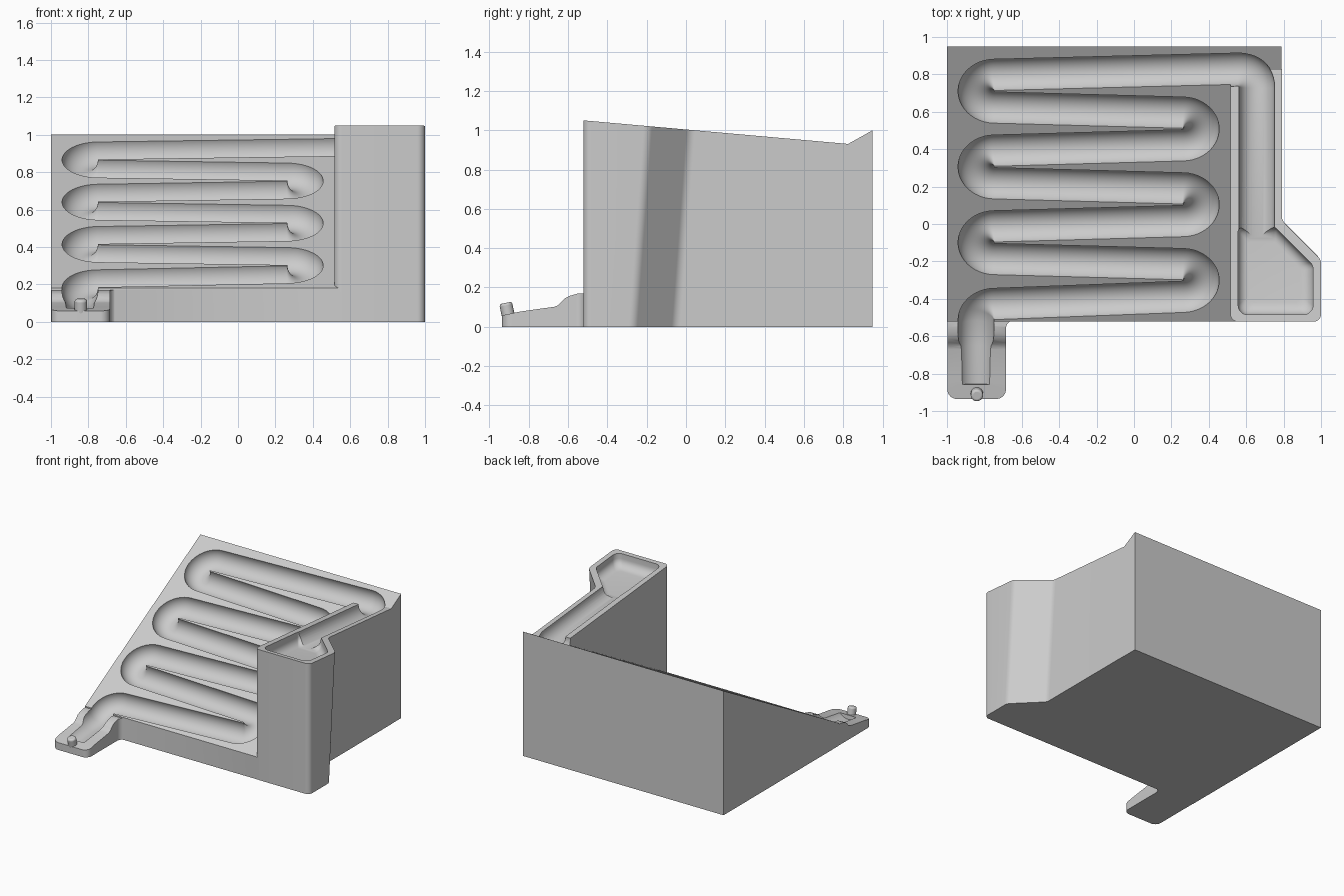
import bpy, bmesh, math
from mathutils import Vector

cube = bpy.data.objects.get("Cube")
if cube:
    bpy.data.objects.remove(cube, do_unlink=True)

grey = bpy.data.materials.new("plain grey")
grey.use_nodes = True
GREY = (0.6, 0.6, 0.6, 1)
grey.diffuse_color = GREY
grey.node_tree.nodes["Principled BSDF"].inputs["Base Color"].default_value = GREY

FRONT, BACK = -0.52, 0.95
RISE, FALL = 0.558, -0.089
BEND, BORE = 0.1, 0.096


def slope_z(y):
    return 0.18 + RISE * (y - FRONT)


def tower_z(y):
    return 1.05 + FALL * (y - FRONT)


def rounded(corners, steps=8):
    """Plan outline from (x, y, radius) corners, with filleted corners."""
    out = []
    for i, (x, y, r) in enumerate(corners):
        p = Vector((x, y))
        if r == 0:
            out.append(p)
            continue
        a = (Vector(corners[i - 1][:2]) - p).normalized()
        b = (Vector(corners[(i + 1) % len(corners)][:2]) - p).normalized()
        half = a.angle(b) / 2
        centre = p + (a + b).normalized() * r / math.sin(half)
        start = p + a * r / math.tan(half) - centre
        end = p + b * r / math.tan(half) - centre
        for s in range(steps + 1):
            out.append(centre + start.lerp(end, s / steps).normalized() * r)
    return out


def loft(name, rings):
    """Closed solid through rings of equal point count."""
    bm = bmesh.new()
    rows = [[bm.verts.new(p) for p in ring] for ring in rings]
    n = len(rows[0])
    for low, high in zip(rows, rows[1:]):
        for i in range(n):
            j = (i + 1) % n
            bm.faces.new((low[i], low[j], high[j], high[i]))
    bm.faces.new(rows[0][::-1])
    bm.faces.new(rows[-1])
    bmesh.ops.recalc_face_normals(bm, faces=bm.faces)
    mesh = bpy.data.meshes.new(name)
    bm.to_mesh(mesh)
    bm.free()
    mesh.materials.append(grey)
    obj = bpy.data.objects.new(name, mesh)
    bpy.context.collection.objects.link(obj)
    return obj


def extrude_x(name, profile, x0, x1):
    return loft(name, [[(x, y, z) for y, z in profile] for x in (x0, x1)])


def activate(obj):
    bpy.ops.object.select_all(action='DESELECT')
    obj.select_set(True)
    bpy.context.view_layer.objects.active = obj


def combine(obj, other, operation):
    activate(obj)
    mod = obj.modifiers.new(operation, 'BOOLEAN')
    mod.operation, mod.object, mod.solver = operation, other, 'EXACT'
    bpy.ops.object.modifier_apply(modifier=mod.name)
    bpy.data.objects.remove(other, do_unlink=True)


# Sloping block
body = extrude_x("track_block", [(FRONT, 0), (BACK, 0), (BACK, slope_z(BACK)),
                                 (FRONT, slope_z(FRONT))], -1, 0.788)


# Tower, with a side bevel that leans forward towards the bottom
def tower_plan(shift):
    front = FRONT - 0.002
    return rounded([(0.515, front, 0.04), (1, front, 0.04), (1, -0.19 - shift, 0.06),
                    (0.79, 0.02 - shift, 0.06), (0.79, 0.83, 0), (0.515, 0.83, 0)])


tower = loft("tower", [[(p.x, p.y, 0) for p in tower_plan(0.075)],
                       [(p.x, p.y, tower_z(p.y)) for p in tower_plan(0)]])
combine(body, tower, 'UNION')

# Exit ledge: rounded plan trimmed by its side profile
plan = rounded([(-0.998, -0.935, 0.05), (-0.685, -0.935, 0.05), (-0.685, -0.515, 0.045),
                (-0.6, -0.515, 0), (-0.6, -0.45, 0), (-0.998, -0.45, 0)])
ledge = loft("exit_ledge", [[(p.x, p.y, z) for p in plan] for z in (0, 0.17)])
deck = [(-0.43, 0.18), (-0.52, 0.178), (-0.59, 0.158), (-0.615, 0.146), (-0.635, 0.125),
        (-0.65, 0.11), (-0.67, 0.102), (-0.84, 0.078), (-1, 0.045)]
trim = extrude_x("ledge_trim", deck + [(-1, 0.4), (-0.43, 0.4)], -1.2, -0.5)
combine(ledge, trim, 'DIFFERENCE')
combine(body, ledge, 'UNION')

# Basin in the tower top, with a rounded floor edge
plan = rounded([(0.557, -0.485, 0.05), (0.957, -0.485, 0.05), (0.957, -0.22, 0.05),
                (0.757, -0.02, 0.02), (0.557, -0.02, 0.02)], 5)
mid = Vector((0.74, -0.27))
rings = []
for step in range(7):
    a = step / 6 * math.pi / 2
    inset = 1 - 0.3 * (1 - math.sin(a))
    ring = [mid + (p - mid) * inset for p in plan]
    rings.append([(p.x, p.y, tower_z(p.y) - 0.04 - 0.06 * math.cos(a)) for p in ring])
rings.append([(p.x, p.y, tower_z(p.y) + 0.1) for p in plan])
combine(body, loft("basin_cutter", rings), 'DIFFERENCE')

# Round channel path as (point, direction): tower run, zigzag down, then the exit
path = [((0.6565, -0.25, tower_z(-0.25)), (0, 1, FALL))]


def bend(cx, cy, start, end, height, grade):
    """Arc lying in a tilted plane, angles in degrees."""
    squash = 1 / math.hypot(1, grade)
    way = 1 if end > start else -1
    steps = round(abs(end - start) / 7.5)
    for s in range(steps + 1):
        a = math.radians(start + (end - start) * s / steps)
        y = cy + BEND * squash * math.sin(a)
        run = way * squash * math.cos(a)
        path.append(((cx + BEND * math.cos(a), y, height(y)),
                     (-way * math.sin(a), run, run * grade)))


bend(0.5565, 0.733, 0, 92, tower_z, FALL)
for k in range(3):
    drop = 0.405 * k
    bend(-0.745, 0.71 - drop, 92, 268, slope_z, RISE)
    bend(0.26, 0.508 - drop, 88, -88, slope_z, RISE)
bend(-0.745, -0.515, 92, 180, slope_z, RISE)
path += [((-0.845, -0.545, 0.168), (0, -1, -0.3)),
         ((-0.845, -0.66, 0.16), (0, -1, -0.11)),
         ((-0.845, -0.865, 0.137), (0, -1, -0.11))]

rings = []
for point, direction in path:
    ahead = Vector(direction).normalized()
    side = ahead.cross(Vector((0, -RISE, 1))).normalized()
    up = side.cross(ahead)
    turns = [math.tau * (i + 0.5) / 36 for i in range(36)]
    rings.append([Vector(point) + (side * math.cos(t) + up * math.sin(t)) * BORE
                  for t in turns])
combine(body, loft("channel_cutter", rings), 'DIFFERENCE')
activate(body)
bpy.ops.object.shade_smooth_by_angle(angle=math.radians(30))

# Leaning stop peg at the exit
bpy.ops.mesh.primitive_cylinder_add(vertices=24, radius=0.033, depth=0.095,
                                    location=(-0.84, -0.908, 0.075),
                                    rotation=(math.radians(12), 0, 0))
peg = bpy.context.object
peg.name = "stop_peg"
peg.data.materials.append(grey)
soft = peg.modifiers.new("soft_rim", 'BEVEL')
soft.width, soft.segments = 0.012, 3
bpy.ops.object.shade_smooth_by_angle(angle=math.radians(35))
